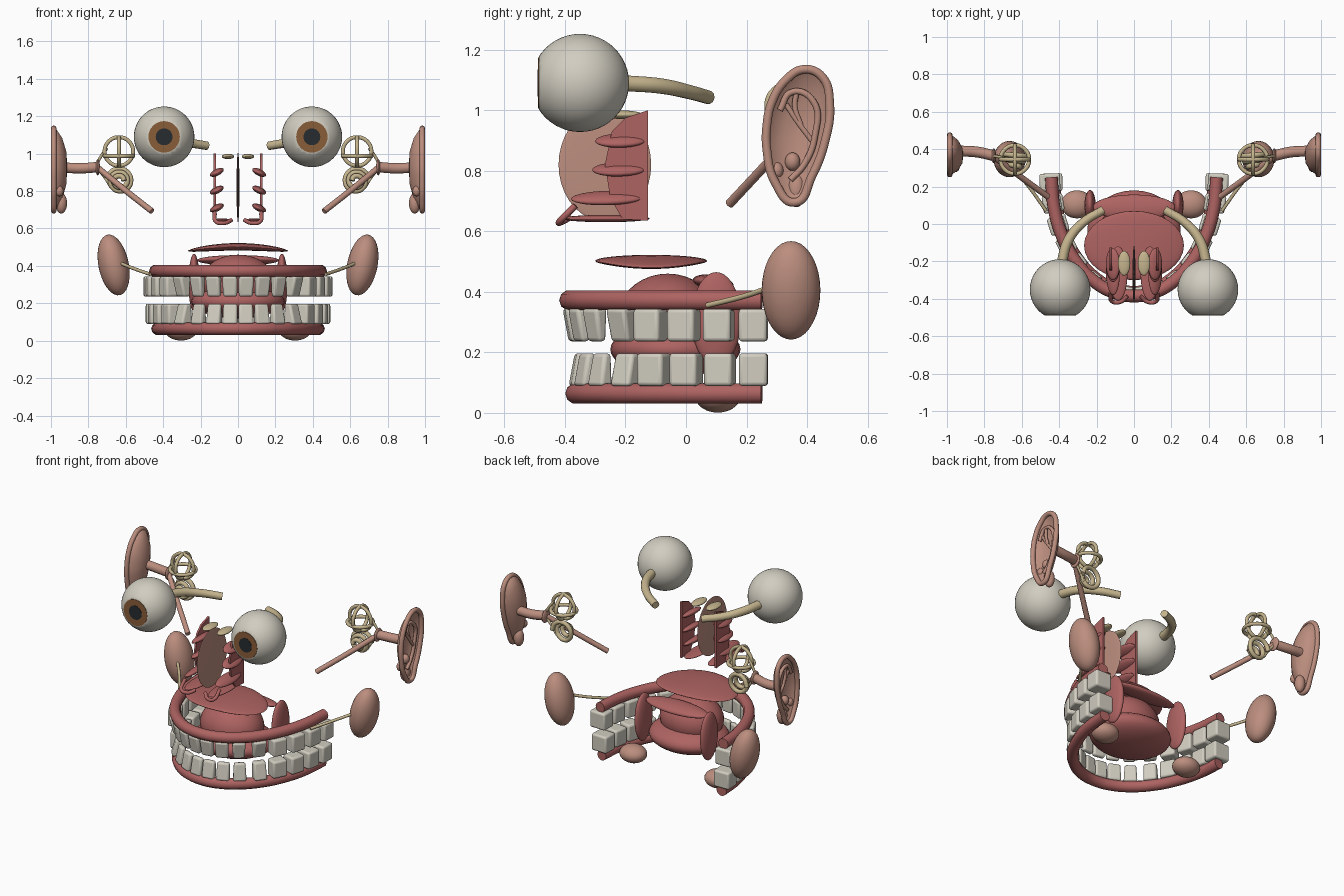
import bpy, bmesh, math
from mathutils import Matrix, Vector

if "Cube" in bpy.data.objects:
    bpy.data.objects.remove(bpy.data.objects["Cube"])


def material(name, rgb):
    m = bpy.data.materials.new(name)
    m.diffuse_color = (*rgb, 1)
    m.use_nodes = True
    m.node_tree.nodes["Principled BSDF"].inputs["Base Color"].default_value = m.diffuse_color
    return m


WHITE = material("bone_white", (0.64, 0.61, 0.53))
GUM = material("gum_red", (0.42, 0.125, 0.12))
SKIN = material("skin_pink", (0.50, 0.27, 0.21))
NERVE = material("nerve_tan", (0.56, 0.46, 0.27))
BROWN = material("iris_brown", (0.25, 0.11, 0.04))
BLACK = material("pupil_black", (0.02, 0.025, 0.03))


def finish(name, mesh, mat, mirror=False, angle=40):
    mesh.materials.clear()
    mesh.materials.append(mat)
    mesh.shade_smooth()
    mesh.set_sharp_from_angle(angle=math.radians(angle))
    ob = bpy.data.objects.new(name, mesh)
    bpy.context.collection.objects.link(ob)
    if mirror:
        mod = ob.modifiers.new("Mirror", 'MIRROR')
        mod.use_mirror_merge = False
    return ob


def from_bm(name, bm, mat, mirror=False, angle=40):
    bmesh.ops.recalc_face_normals(bm, faces=bm.faces)
    mesh = bpy.data.meshes.new(name)
    bm.to_mesh(mesh)
    bm.free()
    return finish(name, mesh, mat, mirror, angle)


def blob(name, c, half, mat, mirror=False, rot=(0, 0, 0), sag=0):
    """Ellipsoid; sag bends its sides downwards."""
    bm = bmesh.new()
    bmesh.ops.create_uvsphere(bm, u_segments=32, v_segments=18, radius=1)
    for v in bm.verts:
        v.co = Vector((v.co.x * half[0], v.co.y * half[1],
                       v.co.z * half[2] - sag * v.co.x ** 2))
    r = Matrix.Rotation(rot[1], 4, 'Y') @ Matrix.Rotation(rot[0], 4, 'X')
    bmesh.ops.transform(bm, matrix=Matrix.Translation(c) @ r, verts=bm.verts)
    return from_bm(name, bm, mat, mirror, 80)


def tube(name, pts, radius, mat, mirror=True, closed=False, radii=None):
    cu = bpy.data.curves.new(name, 'CURVE')
    cu.dimensions = '3D'
    cu.bevel_depth = radius
    cu.bevel_resolution = 3
    cu.use_fill_caps = True
    cu.resolution_u = 8
    sp = cu.splines.new('BEZIER')
    sp.bezier_points.add(len(pts) - 1)
    sp.use_cyclic_u = closed
    for i, (b, p) in enumerate(zip(sp.bezier_points, pts)):
        b.co = p
        b.handle_left_type = b.handle_right_type = 'AUTO'
        b.radius = radii[i] if radii else 1
    ob = bpy.data.objects.new(name, cu)
    bpy.context.collection.objects.link(ob)
    bpy.context.view_layer.update()
    dg = bpy.context.evaluated_depsgraph_get()
    mesh = bpy.data.meshes.new_from_object(ob.evaluated_get(dg))
    bpy.data.objects.remove(ob)
    return finish(name, mesh, mat, mirror, 60)


def disc(name, c, r, depth, mat):
    bm = bmesh.new()
    m = Matrix.Translation(c) @ Matrix.Rotation(math.pi / 2, 4, 'X')
    bmesh.ops.create_cone(bm, cap_ends=True, segments=32, radius1=r, radius2=r,
                          depth=depth, matrix=m)
    return from_bm(name, bm, mat, True)


# Eyes: sphere cut flat at the front, iris, pupil, nerve
EYE = Vector((0.395, -0.35, 1.09))
bm = bmesh.new()
bmesh.ops.create_uvsphere(bm, u_segments=40, v_segments=24, radius=0.162,
                          matrix=Matrix.Translation(EYE))
cut = bmesh.ops.bisect_plane(bm, geom=bm.verts[:] + bm.edges[:] + bm.faces[:],
                             plane_co=(0, -0.486, 0), plane_no=(0, -1, 0), clear_outer=True)
bmesh.ops.contextual_create(bm, geom=[e for e in cut["geom_cut"] if isinstance(e, bmesh.types.BMEdge)])
from_bm("eyeball", bm, WHITE, True)
disc("iris", (EYE.x, -0.486, EYE.z), 0.084, 0.005, BROWN)
disc("pupil", (EYE.x, -0.487, EYE.z), 0.045, 0.007, BLACK)
tube("optic_nerve", [(0.39, -0.22, 1.09), (0.35, -0.085, 1.08), (0.27, 0.01, 1.06),
                     (0.165, 0.075, 1.042)], 0.024, NERVE, radii=[1.15, 1.1, 1, 0.95])

# Outer ear: lofted dish inside an egg outline, with a rim tube
OUT = [(0.39, 1.135), (0.45, 1.11), (0.475, 1.02), (0.46, 0.9), (0.415, 0.78), (0.36, 0.695),
       (0.295, 0.76), (0.267, 0.87), (0.267, 0.95), (0.285, 1.03), (0.33, 1.1)]
MID = Vector((0.365, 0.93))


def egg(i, sub):
    """Smooth closed curve through the outline points."""
    a, b, c, d = (Vector(OUT[(i + k) % len(OUT)]) for k in (-1, 0, 1, 2))
    return 0.5 * (2 * b + (c - a) * sub + (2 * a - 5 * b + 4 * c - d) * sub ** 2
                  + (3 * b - a - 3 * c + d) * sub ** 3)


line = [egg(i, s / 4) for i in range(len(OUT)) for s in range(4)]
bm = bmesh.new()
loops = []
for f, x in [(0.05, 0.94), (0.4, 0.945), (0.8, 0.962), (1, 0.988), (1, 0.974),
             (0.75, 0.94), (0.4, 0.918), (0.05, 0.913)]:
    loops.append([bm.verts.new((x, *(MID + (p - MID) * f))) for p in line])
n = len(line)
for a, b in zip(loops, loops[1:]):
    for i in range(n):
        bm.faces.new((a[i], a[(i + 1) % n], b[(i + 1) % n], b[i]))
bm.faces.new(loops[0])
bm.faces.new(loops[-1])
from_bm("ear_dish", bm, SKIN, True, 60)
tube("ear_rim", [(0.985, *p) for p in OUT], 0.015, SKIN, closed=True)
tube("ear_inner_ridge", [(0.972, 0.31, 1.0), (0.97, 0.35, 1.06), (0.972, 0.42, 1.03),
                         (0.968, 0.425, 0.91), (0.968, 0.39, 0.82), (0.97, 0.345, 0.77)], 0.011, SKIN)
for k, pts in enumerate([[(0.965, 0.33, 1.02), (0.966, 0.37, 0.96), (0.966, 0.415, 0.9)],
                         [(0.968, 0.365, 1.06), (0.966, 0.36, 1.01), (0.966, 0.38, 0.95)]]):
    tube("ear_fold_%d" % k, pts, 0.009, SKIN)
blob("ear_front_bump", (0.955, 0.30, 0.80), (0.022, 0.022, 0.028), SKIN, True)
blob("ear_back_bump", (0.955, 0.352, 0.83), (0.025, 0.025, 0.03), SKIN, True)
blob("ear_lobe", (0.945, 0.365, 0.735), (0.031, 0.032, 0.055), SKIN, True)

# Ear canal, drum and the tube to the throat
tube("ear_canal", [(0.925, 0.39, 0.925), (0.84, 0.385, 0.922), (0.75, 0.365, 0.928)], 0.029, SKIN)
blob("ear_drum", (0.75, 0.365, 0.927), (0.012, 0.04, 0.043), SKIN, True)
tube("throat_tube", [(0.75, 0.36, 0.925), (0.61, 0.255, 0.81), (0.46, 0.145, 0.692)], 0.016, SKIN)

# Inner ear: three crossing rings, spiral, small bones
C = Vector((0.637, 0.345, 1.012))
AXES = [Vector((1, 0, 0)), Vector((0, 1, 0)), Vector((0, 0, 1))]
for k, (u, v) in enumerate([(0, 2), (0, 1), (1, 2)]):
    off = Vector((0, 0, -0.025 if k == 1 else 0))
    tube("balance_ring_%d" % k,
         [C + off + 0.076 * (AXES[u] * math.cos(t * math.pi / 4) + AXES[v] * math.sin(t * math.pi / 4))
          for t in range(8)], 0.011, NERVE, closed=True)
spiral = []
for i in range(21):
    t, r = i * math.pi / 4, 0.068 - 0.0023 * i
    spiral.append((0.632 + r * math.cos(t), 0.375 - 0.0035 * i, 0.855 + r * math.sin(t)))
tube("hearing_spiral", spiral, 0.014, NERVE)
tube("ear_bone_upper", [(0.755, 0.365, 0.945), (0.73, 0.36, 0.99), (0.70, 0.355, 1.03)], 0.008, NERVE)
tube("ear_bone_lower", [(0.75, 0.365, 0.92), (0.71, 0.36, 0.87), (0.68, 0.355, 0.82)], 0.008, NERVE)

# Nose: dividing plate, side walls, shelves, floor, nostrils, smell bulbs
blob("nose_divider", (0, -0.268, 0.82), (0.008, 0.153, 0.187), SKIN)
bm = bmesh.new()
wall = [(-0.125, 1.0), (-0.2, 0.975), (-0.245, 0.93), (-0.268, 0.82), (-0.25, 0.71),
        (-0.21, 0.64), (-0.125, 0.635)]
f = bm.faces.new([bm.verts.new((0.118, y, z)) for y, z in wall])
g = bmesh.ops.extrude_face_region(bm, geom=[f])
bmesh.ops.translate(bm, vec=(0.012, 0, 0),
                    verts=[v for v in g["geom"] if isinstance(v, bmesh.types.BMVert)])
from_bm("nose_wall", bm, GUM, True)
for k, (y, z, hy) in enumerate([(-0.215, 0.9, 0.085), (-0.22, 0.805, 0.09), (-0.26, 0.71, 0.12)]):
    blob("nose_shelf_%d" % k, (0.113, y, z), (0.04, hy, 0.018), GUM, True, (0.03, 0.45, 0))
blob("nose_floor", (0.085, -0.265, 0.642), (0.05, 0.145, 0.012), GUM, True)
tube("nostril", [(0.125, -0.365, 0.685), (0.115, -0.415, 0.635), (0.07, -0.415, 0.63),
                 (0.035, -0.385, 0.645)], 0.011, GUM)
blob("smell_bulb", (0.053, -0.21, 0.985), (0.033, 0.066, 0.014), NERVE, True)


# Jaws: gum arches following a half ellipse, and rows of teeth
def arch(t, a, b):
    return a * math.sin(t), 0.25 - b * math.cos(t)


def jaw(name, a, b, gum_z, tooth_z, bite):
    pts = [(*arch(math.radians(d), a, b), gum_z) for d in range(-90, 91, 15)]
    tube(name + "_gum", pts, 0.034, GUM, mirror=False)
    bm = bmesh.new()
    # Angle along the arch for each tooth from front to back
    for k, deg in enumerate([5.5, 17, 29, 42.5, 54.5, 66, 77, 87.5]):
        t = math.radians(deg)
        x, y = arch(t, a + 0.008, b - 0.003)
        tang = math.atan2(b * math.sin(t), a * math.cos(t))
        w = 0.08 if k < 4 else 0.094
        d = 0.05 if k < 3 else 0.07 + 0.01 * (k - 3)
        m = (Matrix.Translation((x, y, tooth_z)) @ Matrix.Rotation(tang, 4, 'Z')
             @ Matrix.Diagonal((w, d, 0.108, 1)))
        tooth = bmesh.ops.create_cube(bm, size=1)["verts"]
        for v in tooth:
            if k < 4 and v.co.z * bite > 0:
                v.co.x *= 0.84 if k == 2 else 0.93
                v.co.y = v.co.y * 0.6 + 0.2
            v.co = m @ v.co
    ob = from_bm(name + "_teeth", bm, WHITE, True, 60)
    bev = ob.modifiers.new("Bevel", 'BEVEL')
    bev.width, bev.segments = 0.012, 3


jaw("upper", 0.442, 0.635, 0.372, 0.29, -1)
jaw("lower", 0.43, 0.615, 0.064, 0.143, 1)

# Inside of the mouth
blob("hard_palate", (0, -0.115, 0.502), (0.267, 0.185, 0.02), GUM, sag=0.022)
blob("soft_palate", (0, 0.09, 0.43), (0.22, 0.068, 0.026), GUM, rot=(-0.15, 0, 0))
blob("tongue_hump", (0, -0.06, 0.31), (0.2, 0.168, 0.15), GUM)
blob("tongue", (0, -0.035, 0.21), (0.25, 0.215, 0.09), GUM)
blob("throat_pillar", (0.235, 0.1, 0.31), (0.03, 0.082, 0.155), GUM, True)

# Spit glands and their ducts
blob("lower_gland", (0.305, 0.105, 0.056), (0.085, 0.075, 0.055), SKIN, True)
blob("cheek_gland", (0.665, 0.347, 0.405), (0.081, 0.097, 0.165), SKIN, True, (0, 0.2, 0))
tube("cheek_duct", [(0.63, 0.28, 0.415), (0.555, 0.19, 0.385), (0.47, 0.07, 0.355)], 0.009, NERVE)
